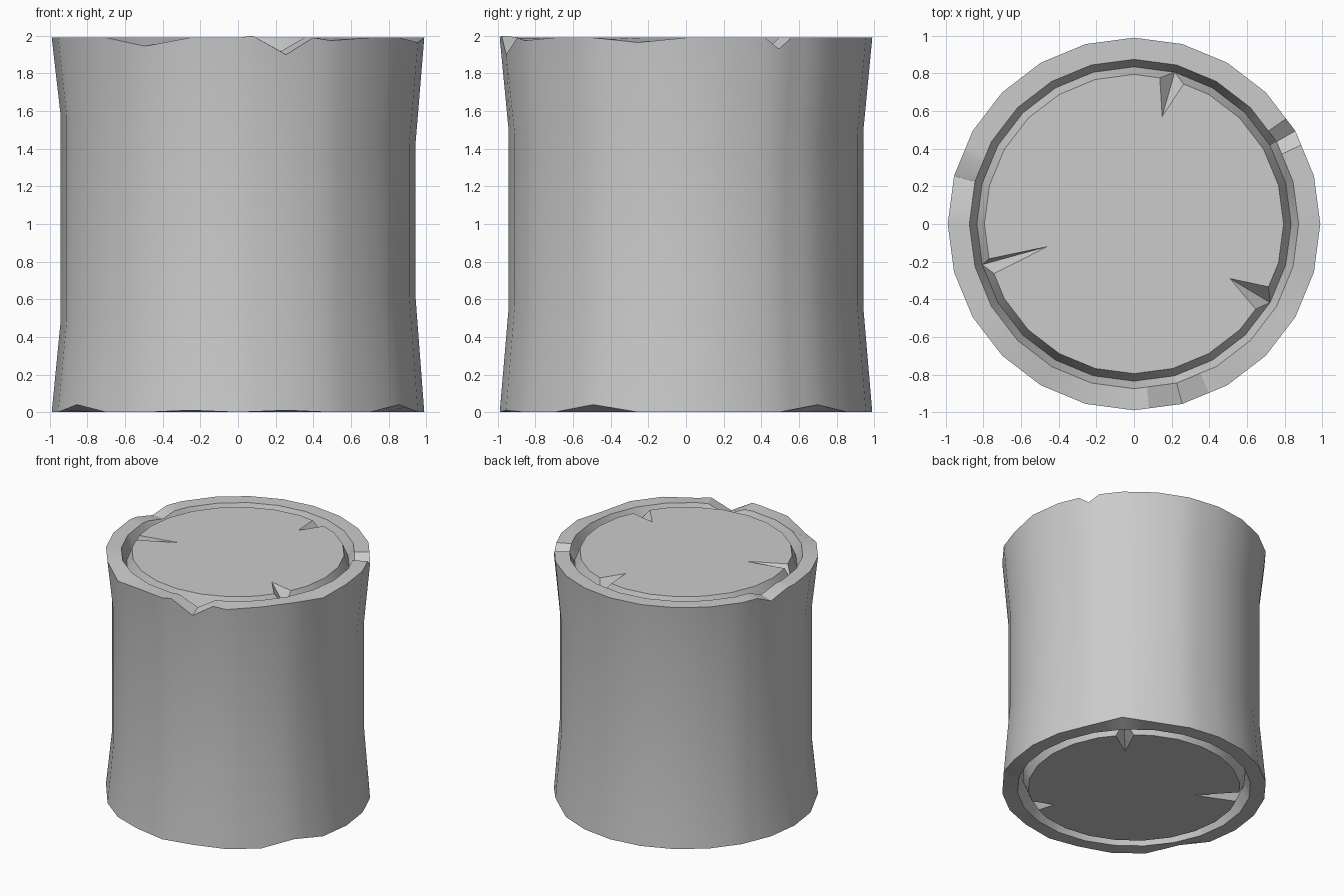
import bpy
import bmesh
from math import radians, cos, sin

old = bpy.data.objects.get("Cube")
if old:
    bpy.data.objects.remove(old)

HEIGHT, GROOVE = 1.99, 0.10
END_R, WAIST_R = 0.99, 0.943

# Chips in the rims: centre angle, width before, width after, depth, share of depth on inner edge
TOP_CHIPS = [(285, 10.4, 9, 0.09, 0.8), (30, 4.7, 4.7, 0.06, 0.9), (165, 7, 11, 0.05, 0.8),
             (240, 15, 15, 0.045, 0), (345, 15, 15, 0.025, 0), (300, 6, 15, 0.015, 0)]
BOTTOM_CHIPS = [(210, 15, 15, 0.04, 0), (330, 15, 15, 0.04, 0), (45, 15, 15, 0.04, 0),
                (255, 15, 15, 0.01, 0), (285, 15, 15, 0.01, 0)]

# Cracks in the end discs: centre angle, edge angles, tip radius, tip angle
TOP_CRACKS = [(75, 70.5, 80, 0.59, 75.3), (195, 193.5, 199.5, 0.475, 194.6),
              (330, 325, 335, 0.587, 330.4)]
BOTTOM_CRACKS = [(45, 40, 50, 0.55, 43), (150, 145, 155, 0.47, 154), (300, 295, 305, 0.65, 297)]

# Columns: 24 sides plus the edges of chips and cracks
angles = set(range(0, 360, 15))
for c, before, after, depth, share in TOP_CHIPS:
    if share:
        angles |= {c - before, c + after}
for crack in TOP_CRACKS + BOTTOM_CRACKS:
    angles |= {crack[1], crack[2]}
angles = sorted(angles)
N = len(angles)

bm = bmesh.new()


def vert(r, a, z):
    """Vertex on a 24-sided ring; in-between columns lie on the straight sides."""
    r *= cos(radians(7.5)) / cos(radians(a % 15 - 7.5))
    return bm.verts.new((r * cos(radians(a)), r * sin(radians(a)), z))


def bridge(low, high):
    for i in range(N):
        j = (i + 1) % N
        corners = [v for v in (low[i], low[j], high[j], high[i]) if v]
        bm.faces.new(corners)


def chip_drop(chips, a, inner):
    drop = 0
    for c, before, after, depth, share in chips:
        d = (a - c + 180) % 360 - 180
        amount = max(0, 1 - abs(d) / (after if d > 0 else before))
        drop = max(drop, amount * depth * (share if inner else 1))
    return drop


def log_end(z, inward, chips, cracks):
    """Rim, V groove and cracked disc; returns the outer ring."""
    outer = [vert(END_R, a, z + inward * chip_drop(chips, a, False)) for a in angles]
    rim = [vert(0.875, a, z + inward * chip_drop(chips, a, True)) for a in angles]
    groove = [vert(0.835, a, z + inward * GROOVE) for a in angles]
    centres = {c[0]: c for c in cracks}
    disc = [None if a in centres else vert(0.795, a, z) for a in angles]
    bridge(outer, rim)
    bridge(rim, groove)
    bridge(groove, disc)
    # Each crack runs from the groove floor up to a tip inside the disc
    outline = []
    for i, a in enumerate(angles):
        if a in centres:
            r, t = centres[a][3], radians(centres[a][4])
            tip = bm.verts.new((r * cos(t), r * sin(t), z))
            bm.faces.new((disc[i - 1], groove[i], tip))
            bm.faces.new((groove[i], disc[(i + 1) % N], tip))
            outline.append(tip)
        else:
            outline.append(disc[i])
    bm.faces.new(outline)
    return outer


# Ends and waisted bark
bottom = log_end(0, 1, BOTTOM_CHIPS, BOTTOM_CRACKS)
top = log_end(HEIGHT, -1, TOP_CHIPS, TOP_CRACKS)
lower = [vert(WAIST_R, a, 0.55 + 0.07 * cos(radians(a))) for a in angles]
upper = [vert(WAIST_R, a, 1.5 - 0.08 * cos(radians(a))) for a in angles]
bridge(bottom, lower)
bridge(lower, upper)
bridge(upper, top)
# Small raised lip beside the front chip
for v in top:
    if abs(v.co.x - 0.08) < 0.03 and v.co.y < 0:
        v.co.z = 2.0
bmesh.ops.recalc_face_normals(bm, faces=bm.faces[:])

mesh = bpy.data.meshes.new("log")
bm.to_mesh(mesh)
bm.free()
log = bpy.data.objects.new("log", mesh)
bpy.context.collection.objects.link(log)

# Plain grey
grey = bpy.data.materials.new("plain_grey")
grey.use_nodes = True
colour = (0.6, 0.6, 0.6, 1)
grey.diffuse_color = colour
grey.node_tree.nodes["Principled BSDF"].inputs["Base Color"].default_value = colour
mesh.materials.append(grey)

bpy.ops.object.select_all(action="DESELECT")
log.select_set(True)
bpy.context.view_layer.objects.active = log
bpy.ops.object.shade_smooth_by_angle(angle=radians(25))
